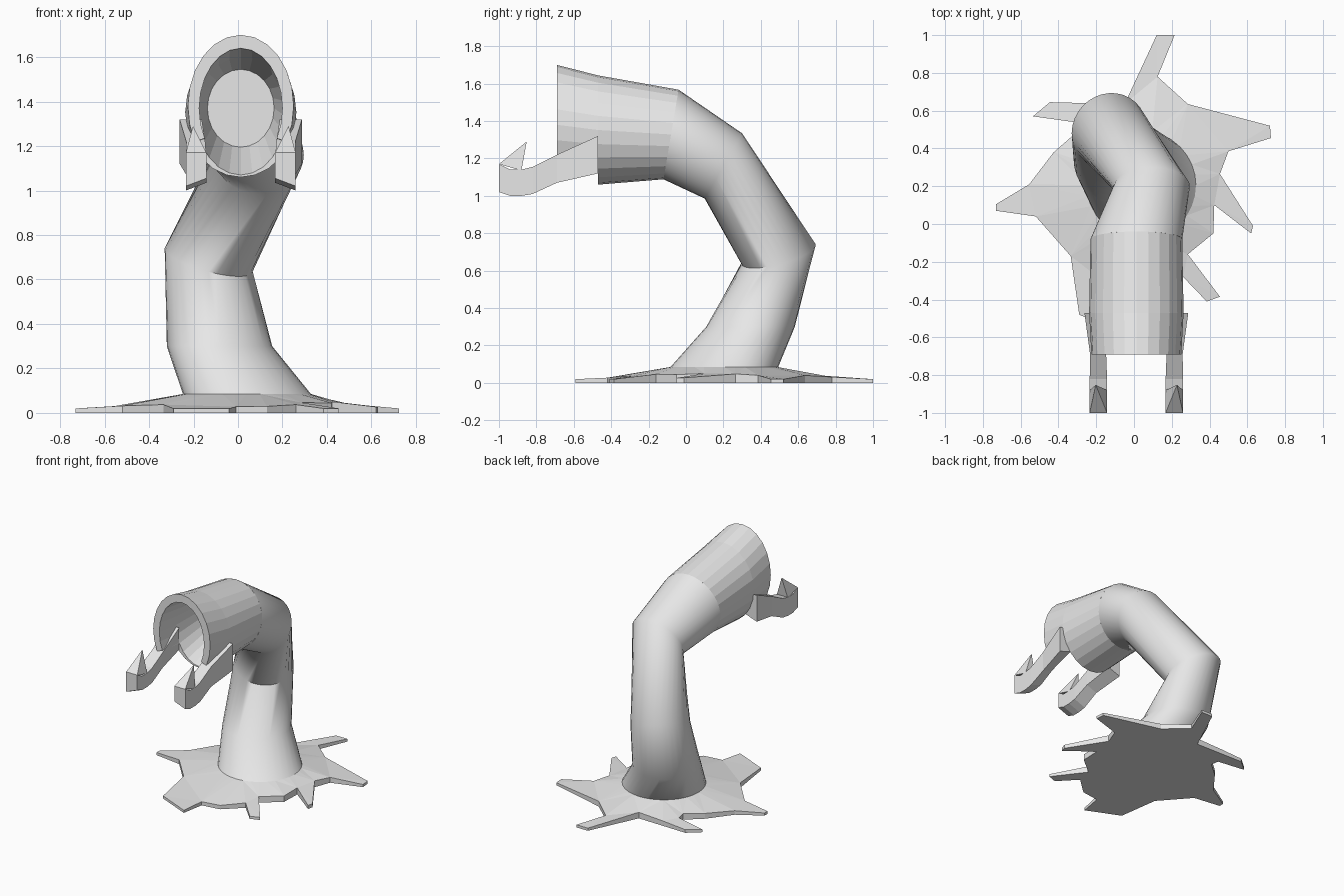
import bpy, bmesh
from math import sin, cos, tau, radians, hypot
from mathutils import Vector

cube = bpy.data.objects.get("Cube")
if cube:
    bpy.data.objects.remove(cube, do_unlink=True)

CX = 0.0125  # nozzle centre line

grey = bpy.data.materials.new("light_grey")
grey.use_nodes = True
colour = (0.8, 0.8, 0.8, 1)
grey.diffuse_color = colour
grey.node_tree.nodes["Principled BSDF"].inputs["Base Color"].default_value = colour


def finish(bm, name, smooth=False):
    bmesh.ops.recalc_face_normals(bm, faces=bm.faces[:])
    mesh = bpy.data.meshes.new(name)
    bm.to_mesh(mesh)
    bm.free()
    mesh.materials.append(grey)
    ob = bpy.data.objects.new(name, mesh)
    bpy.context.collection.objects.link(ob)
    if smooth:
        bpy.ops.object.select_all(action='DESELECT')
        ob.select_set(True)
        bpy.context.view_layer.objects.active = ob
        bpy.ops.object.shade_smooth_by_angle(angle=radians(60))
    return ob


def loft(bm, rings):
    """Skin a list of equal point rings and close both ends."""
    loops = [[bm.verts.new(p) for p in ring] for ring in rings]
    n = len(loops[0])
    for a, b in zip(loops, loops[1:]):
        for i in range(n):
            j = (i + 1) % n
            bm.faces.new((a[i], a[j], b[j], b[i]))
    bm.faces.new(loops[0])
    bm.faces.new(loops[-1])


def circle(centre, normal, radius, n=32):
    """Ring of points whose first axis stays along x."""
    nrm = Vector(normal).normalized()
    u = (Vector((1, 0, 0)) - nrm * nrm.x).normalized()
    v = nrm.cross(u)
    return [Vector(centre) + radius * (u * cos(tau * i / n) + v * sin(tau * i / n))
            for i in range(n)]


# Bent neck
sections = [
    ((0.04, 0.205, 0.085), (0, 0, 1), 0.288),
    ((-0.083, 0.345, 0.30), (0, 0, 1), 0.237),
    ((-0.132, 0.495, 0.688), (0.28, -0.27, 1), 0.205),
    ((0.095, 0.20, 1.16), (0, -0.87, 0.5), 0.201),
    ((CX, -0.08, 1.328), (0, -0.475, 0.08), 0.243),
]
bm = bmesh.new()
loft(bm, [circle(*s) for s in sections])
finish(bm, "bent_neck", smooth=True)

# Splayed base plate
outline = [
    (0.12, 1.0), (0.215, 1.0), (0.125, 0.78), (0.285, 0.635), (0.72, 0.52),
    (0.725, 0.455), (0.5, 0.385), (0.455, 0.265), (0.63, -0.01), (0.62, -0.05),
    (0.425, 0.1), (0.42, -0.05), (0.285, -0.16), (0.455, -0.385), (0.385, -0.41),
    (0.26, -0.28), (0.13, -0.4), (-0.01, -0.42), (-0.04, -0.59), (-0.29, -0.48),
    (-0.335, -0.17), (-0.52, 0.04), (-0.73, 0.07), (-0.73, 0.105), (-0.555, 0.21),
    (-0.425, 0.38), (-0.31, 0.48), (-0.32, 0.54), (-0.535, 0.57), (-0.445, 0.645),
    (-0.255, 0.64), (-0.05, 0.635),
]
bm = bmesh.new()


def rim_height(x, y):
    return max(0.02, 0.045 - 0.1 * (hypot(x - 0.04, y - 0.2) - 0.45))


top = [bm.verts.new((x, y, rim_height(x, y))) for x, y in outline]
low = [bm.verts.new((x, y, 0)) for x, y in outline]
collar = [bm.verts.new(p) for p in circle(*sections[0])]
edges = []
for loop in (top, collar):
    edges += [bm.edges.new((loop[i - 1], loop[i])) for i in range(len(loop))]
bmesh.ops.triangle_fill(bm, use_beauty=True, edges=edges, normal=(0, 0, 1))
for f in [f for f in bm.faces if all(v in collar for v in f.verts)]:
    bm.faces.remove(f)
for i in range(len(top)):
    bm.faces.new((top[i - 1], top[i], low[i], low[i - 1]))
bm.faces.new(low)
finish(bm, "splayed_base")

# Nozzle: hollow shell whose front part is open underneath
N = 24


def oval(bm, y, z, rx, rz):
    return [bm.verts.new((CX + rx * cos(tau * i / N), y, z + rz * sin(tau * i / N)))
            for i in range(N)]


bm = bmesh.new()
back = [bm.verts.new(p) for p in circle(*sections[-1], N)]
out_mid = oval(bm, -0.47, 1.352, 0.25, 0.292)
out_front = oval(bm, -0.69, 1.38, 0.238, 0.32)
in_front = oval(bm, -0.69, 1.37, 0.187, 0.27)
in_mid = oval(bm, -0.47, 1.335, 0.2, 0.265)
floor = oval(bm, -0.13, 1.37, 0.15, 0.175)
# sort the rear ring so that it matches the ovals
if back[N // 4].co.z < back[3 * N // 4].co.z:
    back = [back[-i % N] for i in range(N)]
first, last = -2, 14  # hood runs over these angle steps
for i in range(first, first + N):
    strip = [back, out_mid, in_mid, floor]
    if i < last:
        strip = [back, out_mid, out_front, in_front, in_mid, floor]
    for a, b in zip(strip, strip[1:]):
        bm.faces.new((a[i % N], a[(i + 1) % N], b[(i + 1) % N], b[i % N]))
for i in (first % N, last):
    bm.faces.new((out_mid[i], out_front[i], in_front[i], in_mid[i]))
bm.faces.new(floor)
bm.faces.new(back)
bmesh.ops.delete(bm, geom=[v for v in bm.verts if not v.link_faces], context='VERTS')
finish(bm, "nozzle")

# Hooked prongs under the hood: y, top, bottom, inner x, outer x
stations = [
    (-0.47, 1.32, 1.12, 0.175, 0.275),
    (-0.69, 1.22, 1.07, 0.16, 0.245),
    (-0.82, 1.155, 1.01, 0.155, 0.247),
    (-0.88, 1.14, 1.0, 0.155, 0.247),
    (-0.94, 1.14, 1.0, 0.155, 0.247),
    (-1.0, 1.17, 1.02, 0.155, 0.247),
]
for side, name in ((1, "left"), (-1, "right")):
    bm = bmesh.new()
    loft(bm, [[(CX + side * xi, y, zt), (CX + side * xo, y, zt),
               (CX + side * xo, y, zb), (CX + side * xi, y, zb + 0.035)]
              for y, zt, zb, xi, xo in stations])
    finish(bm, name + "_prong")
    # Barb pointing back from the tip
    bm = bmesh.new()
    pts = [(x, y, z) for x in (0.155, 0.247)
           for y, z in ((-1.0, 1.17), (-0.88, 1.135))] + [(0.215, -0.852, 1.29)]
    verts = [bm.verts.new((CX + side * x, y, z)) for x, y, z in pts]
    bmesh.ops.convex_hull(bm, input=verts)
    finish(bm, name + "_barb")
